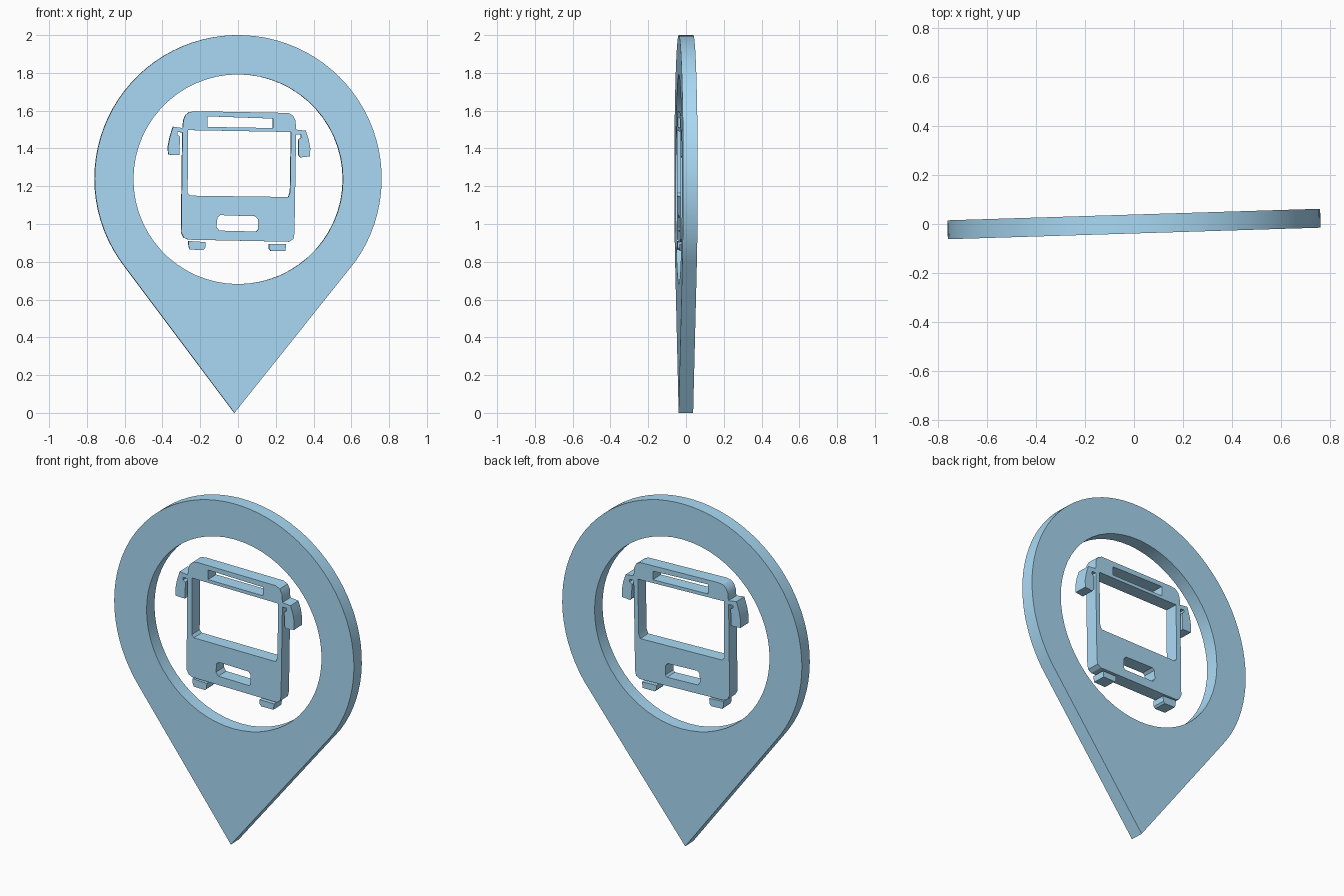
import bpy, bmesh, math
from mathutils import Matrix

if "Cube" in bpy.data.objects:
    bpy.data.objects.remove(bpy.data.objects["Cube"])

HALF = 0.0385   # half the plate thickness
YAW = 0.031     # the whole sign is turned slightly

blue = bpy.data.materials.new("sign_blue")
blue.diffuse_color = (0.40, 0.70, 0.91, 1)
blue.use_nodes = True
blue.node_tree.nodes["Principled BSDF"].inputs["Base Color"].default_value = blue.diffuse_color


def arc(cx, cz, r, a0, a1, n):
    return [(cx + r * math.cos(math.radians(a0 + (a1 - a0) * i / n)),
             cz + r * math.sin(math.radians(a0 + (a1 - a0) * i / n))) for i in range(n + 1)]


def plate(name, *loops):
    """Extrude an outline (first loop) with holes (other loops)."""
    cu = bpy.data.curves.new(name, 'CURVE')
    cu.dimensions = '2D'
    cu.fill_mode = 'BOTH'
    cu.extrude = HALF
    for pts in loops:
        sp = cu.splines.new('POLY')
        sp.points.add(len(pts) - 1)
        for p, (x, z) in zip(sp.points, pts):
            p.co = (x, z, 0, 1)
        sp.use_cyclic_u = True
    ob = bpy.data.objects.new(name, cu)
    bpy.context.collection.objects.link(ob)
    bpy.ops.object.select_all(action='DESELECT')
    ob.select_set(True)
    bpy.context.view_layer.objects.active = ob
    bpy.ops.object.convert(target='MESH')
    ob = bpy.context.object
    ob.name = name
    # weld caps to walls and stand the plate upright
    bm = bmesh.new()
    bm.from_mesh(ob.data)
    bmesh.ops.remove_doubles(bm, verts=bm.verts, dist=1e-5)
    bm.transform(Matrix.Rotation(YAW, 4, 'Z') @ Matrix.Rotation(math.pi / 2, 4, 'X'))
    bmesh.ops.recalc_face_normals(bm, faces=bm.faces)
    bm.to_mesh(ob.data)
    bm.free()
    ob.data.materials.clear()
    ob.data.materials.append(blue)
    bpy.ops.object.shade_smooth_by_angle(angle=math.radians(30))
    return ob


# Map pin with round opening
pin = arc(0, 1.24, 0.76, -35, 218, 60) + [(-0.02, 0)]
plate("pin_frame", pin, arc(0, 1.237, 0.555, 0, 354, 59))

# Bus front with sign slot, windscreen and grille openings
body = [(-0.295, 1.50), (-0.29, 1.55), (-0.28, 1.575), (-0.26, 1.592), (-0.23, 1.597),
        (0.265, 1.588), (0.29, 1.575), (0.303, 1.55), (0.307, 1.50), (0.298, 0.95),
        (0.292, 0.92), (0.27, 0.906), (-0.265, 0.917), (-0.288, 0.928), (-0.302, 0.955)]
sign_slot = [(-0.164, 1.57), (0.185, 1.558), (0.185, 1.508), (-0.164, 1.514)]
windscreen = [(-0.265, 1.497), (0.28, 1.487), (0.275, 1.17), (0.265, 1.143),
              (-0.255, 1.15), (-0.268, 1.165)]
grille = [(-0.095, 1.047), (0.09, 1.041), (0.106, 1.025), (0.106, 0.97),
          (0.095, 0.96), (-0.1, 0.965), (-0.115, 0.985), (-0.11, 1.035)]
plate("bus_body", body, sign_slot, windscreen, grille)

# Side mirrors on short arms
plate("left_mirror", [(-0.295, 1.508), (-0.345, 1.515), (-0.362, 1.46), (-0.372, 1.41),
                      (-0.37, 1.367), (-0.312, 1.365), (-0.308, 1.463), (-0.322, 1.472),
                      (-0.322, 1.487), (-0.295, 1.485)])
plate("right_mirror", [(0.306, 1.5), (0.358, 1.494), (0.373, 1.45), (0.382, 1.40),
                       (0.38, 1.358), (0.33, 1.352), (0.32, 1.365), (0.318, 1.447),
                       (0.333, 1.457), (0.333, 1.473), (0.306, 1.473)])

# Wheels below the body
plate("left_wheel", [(-0.263, 0.91), (-0.172, 0.904), (-0.175, 0.872), (-0.185, 0.862),
                     (-0.255, 0.865), (-0.262, 0.88)])
plate("right_wheel", [(0.162, 0.895), (0.254, 0.893), (0.25, 0.858), (0.172, 0.858), (0.163, 0.87)])
